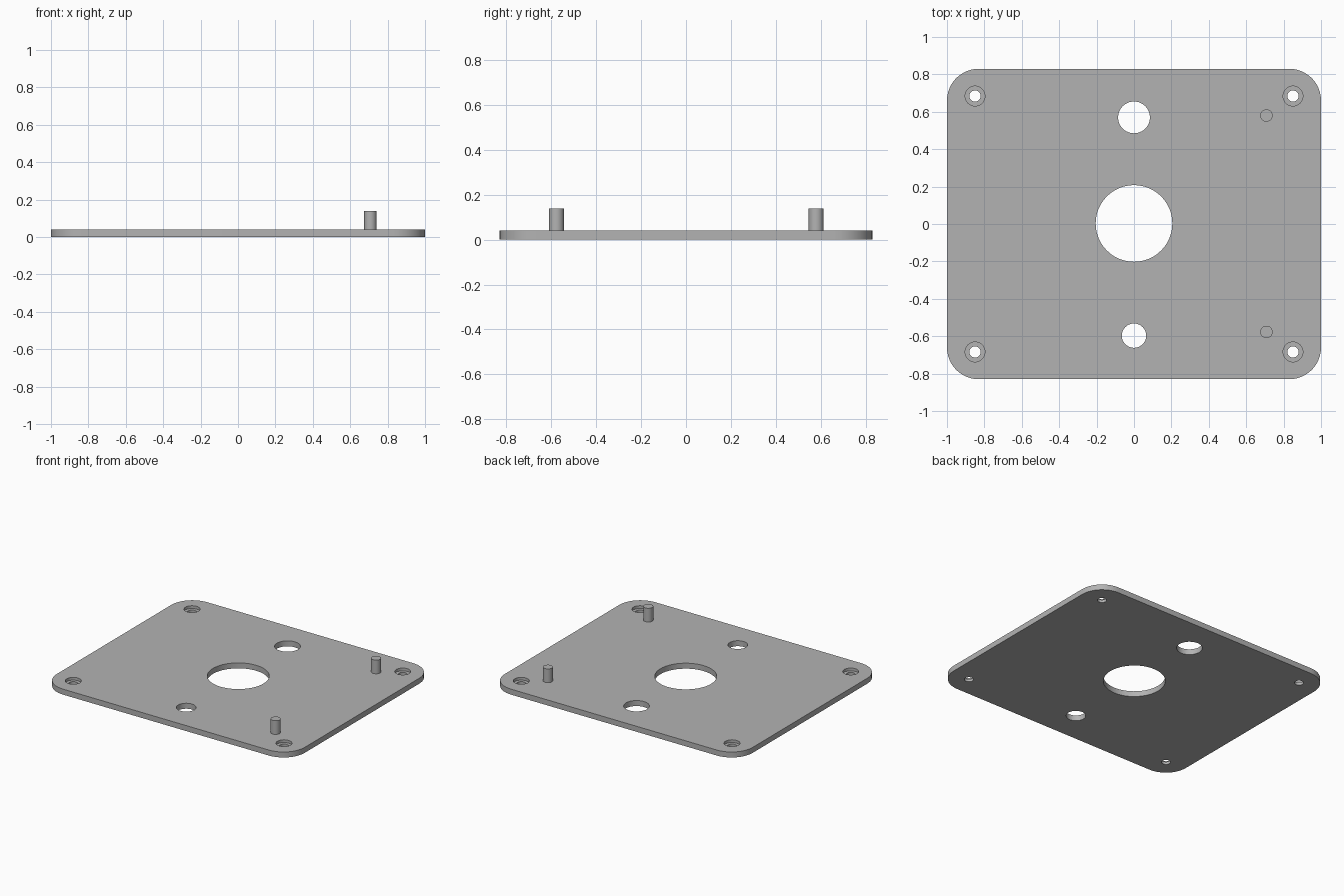
import bpy
import bmesh
import math

if "Cube" in bpy.data.objects:
    bpy.data.objects.remove(bpy.data.objects["Cube"])

THICK = 0.04
HALF_X, HALF_Y, CORNER = 1.0, 0.83, 0.17

# Single grey finish
grey = bpy.data.materials.new("plain grey")
grey.use_nodes = True
colour = (0.45, 0.45, 0.45, 1)
grey.diffuse_color = colour
grey.node_tree.nodes["Principled BSDF"].inputs["Base Color"].default_value = colour


def cylinder(name, x, y, radius, bottom, top):
    bpy.ops.mesh.primitive_cylinder_add(
        vertices=48, radius=radius, depth=top - bottom,
        location=(x, y, (bottom + top) / 2))
    obj = bpy.context.object
    obj.name = name
    obj.data.materials.append(grey)
    return obj


def smooth(obj):
    bpy.ops.object.select_all(action="DESELECT")
    obj.select_set(True)
    bpy.context.view_layer.objects.active = obj
    bpy.ops.object.shade_smooth_by_angle(angle=math.radians(30))


# Rounded rectangular plate, extruded from its outline
bm = bmesh.new()
outline = []
STEPS = 12
for quarter, (sx, sy) in enumerate([(1, 1), (-1, 1), (-1, -1), (1, -1)]):
    for i in range(STEPS + 1):
        a = (quarter + i / STEPS) * math.pi / 2
        outline.append(bm.verts.new((sx * (HALF_X - CORNER) + CORNER * math.cos(a),
                                     sy * (HALF_Y - CORNER) + CORNER * math.sin(a), 0)))
base = bm.faces.new(outline)
grown = bmesh.ops.extrude_face_region(bm, geom=[base], use_keep_orig=True)
bmesh.ops.translate(bm, vec=(0, 0, THICK),
                    verts=[v for v in grown["geom"] if isinstance(v, bmesh.types.BMVert)])
bmesh.ops.recalc_face_normals(bm, faces=bm.faces)
mesh = bpy.data.meshes.new("plate")
bm.to_mesh(mesh)
bm.free()
mesh.materials.append(grey)
plate = bpy.data.objects.new("plate", mesh)
bpy.context.collection.objects.link(plate)

# Through holes along the middle: y, radius
holes = [(0, y, r, -0.1) for y, r in [(0.003, 0.205), (0.57, 0.085), (-0.597, 0.065)]]
# Stepped screw holes at the corners: narrow bore with a wide recess
for sx in (-1, 1):
    for sy in (-1, 1):
        holes += [(sx * 0.85, sy * 0.684, 0.03, -0.1),
                  (sx * 0.85, sy * 0.684, 0.053, THICK / 2)]

for x, y, radius, bottom in holes:
    cutter = cylinder("hole_cutter", x, y, radius, bottom, 0.2)
    cutter.hide_render = True
    cut = plate.modifiers.new("hole", "BOOLEAN")
    cut.operation = "DIFFERENCE"
    cut.solver = "EXACT"
    cut.object = cutter
    bpy.context.view_layer.objects.active = plate
    bpy.ops.object.modifier_apply(modifier=cut.name)
    bpy.data.objects.remove(cutter)
smooth(plate)

# Two locating pins on the left side
for name, y in [("back_pin", 0.58), ("front_pin", -0.577)]:
    smooth(cylinder(name, 0.708, y, 0.033, THICK, 0.14))
